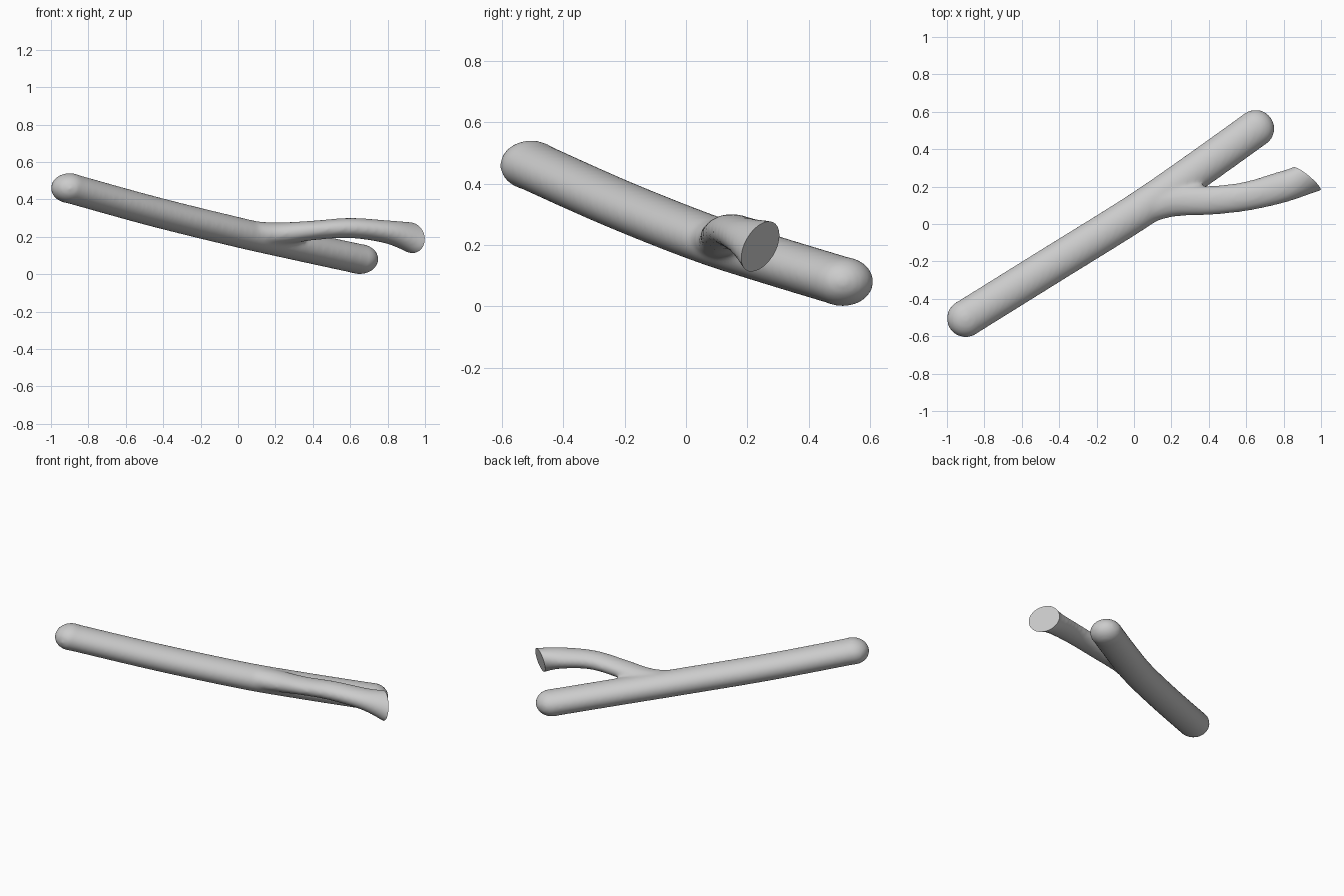
import bpy, bmesh, math
from mathutils import Vector, Matrix

if "Cube" in bpy.data.objects:
    bpy.data.objects.remove(bpy.data.objects["Cube"])


def spline(keys, steps=8):
    """Smooth interpolation through tuples of numbers."""
    pts = [keys[0]] + keys + [keys[-1]]
    out = []
    for i in range(1, len(pts) - 2):
        a, b, c, d = pts[i - 1:i + 3]
        for s in range(steps):
            t = s / steps
            out.append([0.5 * (2 * q + (r - p) * t + (2 * p - 5 * q + 4 * r - w) * t * t
                               + (3 * q - p - 3 * r + w) * t ** 3)
                        for p, q, r, w in zip(a, b, c, d)])
    out.append(list(keys[-1]))
    return out


def key(center, direction, rh, rv):
    """Oval ring across a direction: centre, sideways and upward half axes."""
    d = Vector(direction).normalized()
    side = Vector((-d.y, d.x, 0)).normalized()
    up = d.cross(side)
    return tuple(center) + tuple(side * rh) + tuple(up * rv)


def loft(bm, rings, n=40):
    loops = []
    for r in rings:
        c, a, b = Vector(r[:3]), Vector(r[3:6]), Vector(r[6:9])
        loops.append([bm.verts.new(c + a * math.cos(2 * math.pi * i / n)
                                   + b * math.sin(2 * math.pi * i / n)) for i in range(n)])
    for p, q in zip(loops, loops[1:]):
        for i in range(n):
            bm.faces.new((p[i], p[(i + 1) % n], q[(i + 1) % n], q[i]))
    bm.faces.new(loops[0][::-1])
    bm.faces.new(loops[-1])


bm = bmesh.new()

# Main limb: gently bowed oval rod with rounded ends
path = [(-0.9, -0.505, 0.46), (-0.45, -0.225, 0.335), (0, 0.055, 0.224),
        (0.3, 0.26, 0.157), (0.65, 0.51, 0.081)]
keys = []
for i, p in enumerate(path):
    d = Vector(path[min(i + 1, 4)]) - Vector(path[max(i - 1, 0)])
    keys.append(key(p, d, 0.1, 0.08))
loft(bm, spline(keys))
for p in (path[0], path[-1]):
    bmesh.ops.create_uvsphere(bm, u_segments=40, v_segments=24, radius=1,
                              matrix=Matrix.Translation(p) @ Matrix.Diagonal((0.101, 0.101, 0.081, 1)))

# Side branch, flaring to a slanted cut
tip = Vector((0.925, 0.242, 0.195))
cut_a, cut_b = Vector((-0.0745, 0.056, 0)), Vector((-0.0075, 0.03, 0.084))
branch = [key((0.02, 0.07, 0.22), (1, 0.5, -0.15), 0.085, 0.07),
          key((0.2, 0.122, 0.215), (1, 0.15, 0.04), 0.084, 0.062),
          key((0.4, 0.126, 0.234), (1, 0.06, 0.08), 0.078, 0.052),
          key((0.6, 0.148, 0.247), (1, 0.18, 0), 0.078, 0.054),
          key((0.8, 0.2, 0.226), (1, 0.35, -0.2), 0.084, 0.062),
          tuple(tip) + tuple(cut_a) + tuple(cut_b)]
rings = spline(branch)
rings.append(list(tip + Vector((0.06, 0.026, -0.018))) + rings[-1][3:])
loft(bm, rings)
bmesh.ops.recalc_face_normals(bm, faces=bm.faces)

mesh = bpy.data.meshes.new("forked_branch")
bm.to_mesh(mesh)
bm.free()
stick = bpy.data.objects.new("forked_branch", mesh)
bpy.context.collection.objects.link(stick)

# Block that saws off the branch end
normal = cut_a.cross(cut_b).normalized()
bpy.ops.mesh.primitive_cube_add(size=0.26, location=tip + normal * 0.13)
saw = bpy.context.object
saw.name = "saw_cutter"
saw.rotation_euler = normal.to_track_quat('Z', 'Y').to_euler()
saw.hide_render = True
saw.display_type = 'WIRE'

# Fuse the limbs, soften the fork, then cut
m = stick.modifiers.new("fuse", 'REMESH')
m.mode = 'VOXEL'
m.voxel_size = 0.011
m = stick.modifiers.new("soften", 'SMOOTH')
m.factor = 0.5
m.iterations = 12
m = stick.modifiers.new("saw", 'BOOLEAN')
m.operation = 'DIFFERENCE'
m.solver = 'EXACT'
m.object = saw

bpy.context.view_layer.update()
deps = bpy.context.evaluated_depsgraph_get()
final = bpy.data.meshes.new_from_object(stick.evaluated_get(deps))
stick.modifiers.clear()
stick.data = final
bpy.data.objects.remove(saw)

bpy.ops.object.select_all(action='DESELECT')
stick.select_set(True)
bpy.context.view_layer.objects.active = stick
bpy.ops.object.shade_smooth_by_angle(angle=math.radians(35))
